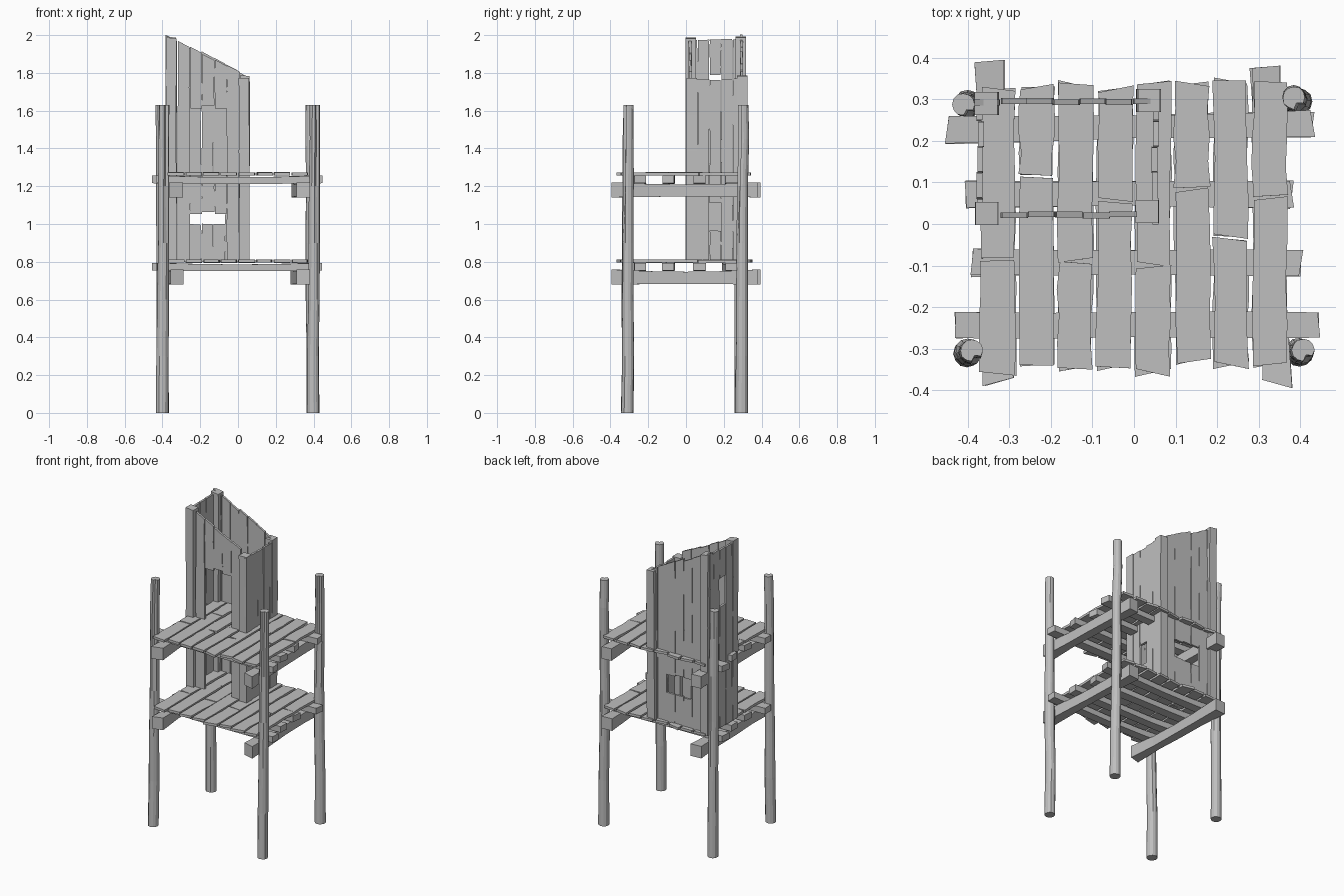
import bpy, bmesh, math, random
from mathutils import Vector as V

if "Cube" in bpy.data.objects:
    bpy.data.objects.remove(bpy.data.objects["Cube"])

random.seed(4)
wood = bpy.data.materials.new("weathered grey wood")
wood.diffuse_color = (0.52, 0.52, 0.52, 1)
wood.use_nodes = True
wood.node_tree.nodes["Principled BSDF"].inputs["Base Color"].default_value = wood.diffuse_color
X, Y, Z = V((1, 0, 0)), V((0, 1, 0)), V((0, 0, 1))


def j(a):
    return random.uniform(-a, a)


def loft(bm, rings):
    """Skin a closed tube through rings of points."""
    vs = [[bm.verts.new(p) for p in r] for r in rings]
    n = len(vs[0])
    for a, b in zip(vs, vs[1:]):
        for i in range(n):
            bm.faces.new((a[i], a[(i + 1) % n], b[(i + 1) % n], b[i]))
    bm.faces.new(vs[0][::-1])
    bm.faces.new(vs[-1])


def bar(bm, a, b, u, w, t, n=3, jit=0.003, skew=(0, 0), flare=0.0, sag=0.0):
    """Hand-hewn board from a to b: width w along u, thickness t across."""
    a, b = V(a), V(b)
    d = (b - a).normalized()
    v = d.cross(u).normalized()
    rings = []
    for i in range(n + 1):
        s = i / n
        e = (2 * s - 1) ** 2
        c = a.lerp(b, s) - Z * sag * (1 - e)
        k = 1 + flare * e
        l, r = -w * k / 2 + j(jit), w * k / 2 + j(jit)
        sk = skew[0] if i == 0 else skew[1] if i == n else 0
        h = t * k / 2
        rings.append([c + u * l - v * h - d * sk, c + u * r - v * h + d * sk,
                      c + u * r + v * h + d * sk, c + u * l + v * h - d * sk])
    loft(bm, rings)


def finish(bm, name):
    bmesh.ops.recalc_face_normals(bm, faces=bm.faces)
    me = bpy.data.meshes.new(name)
    bm.to_mesh(me)
    bm.free()
    me.materials.append(wood)
    ob = bpy.data.objects.new(name, me)
    bpy.context.collection.objects.link(ob)


# Four round tower posts, each with a split down one side
for name, x0, y0, x1, y1 in (("front_left_post", -.40, -.31, -.39, -.307),
                             ("front_right_post", .397, -.31, .405, -.305),
                             ("back_left_post", -.40, .29, -.408, .287),
                             ("back_right_post", .395, .292, .382, .305)):
    bm = bmesh.new()
    rings = []
    for k, z in enumerate((0, .3, .6, .9, 1.2, 1.45, 1.63)):
        s = z / 1.63
        cx, cy = x0 + (x1 - x0) * s + j(.003), y0 + (y1 - y0) * s + j(.003)
        r = .033 - .006 * s
        ring = []
        for i in range(12):
            q = r * (.55 if i == 10 and k > 3 else 1) + j(.0012)
            an = math.tau * i / 12
            ring.append(V((cx + q * math.cos(an), cy + q * math.sin(an), z)))
        rings.append(ring)
    loft(bm, rings)
    finish(bm, name)

# Two identical platforms
splits = (-.085, .115, -.09, .055, -.1, .085, -.033, .065)
backs = (.325, .33, .337, .325, .34, .338, .345, .342)
fronts = (-.36, -.34, -.348, -.345, -.358, -.33, -.34, -.338)
for level, top in (("lower", .812), ("upper", 1.274)):
    # Floor planks, each row in two lengths
    bm = bmesh.new()
    for i in range(8):
        x = -.328 + i * .0935
        zc = top - .009
        bar(bm, (x + j(.003), fronts[i], zc), (x, splits[i] - .003, zc + j(.002)),
            X, .082, .016, 4, .004, (j(.01), j(.006)))
        bar(bm, (x, splits[i] + .003, zc + j(.002)), (x + j(.003), backs[i], zc),
            X, .082, .016, 4, .004, (j(.006), j(.01)))
    finish(bm, level + "_floor_planks")
    # Cross joists
    bm = bmesh.new()
    for y, x0, x1 in ((-.243, -.43, .445), (-.093, -.39, .402),
                      (.072, -.405, .38), (.227, -.45, .43)):
        bar(bm, (x0, y, top - .038), (x1, y + .012 * (y > .1), top - .038), Y, .058, .036,
            4, .003, (j(.006), j(.006)), .12, .006)
    finish(bm, level + "_joists")
    # Main carrying beams
    bm = bmesh.new()
    zb = top - .093
    bar(bm, (-.327, -.38, zb), (-.346, .392, zb), X, .056, .064, 4, .004, (.01, .003), .25, .004)
    bar(bm, (.345, -.385, zb), (.316, .378, zb), X, .056, .064, 4, .004, (-.01, .003), .25, .004)
    finish(bm, level + "_carrying_beams")

BASE = .80


def roof_line(x):
    return 1.985 - .50 * (x + .36) if x > -.36 else 1.985


# Square corner posts of the hut
bm = bmesh.new()
for x, y, h in ((-.353, .025, 1.985), (.035, .03, 1.772),
                (-.355, .29, 1.99), (.033, .297, 1.785)):
    bar(bm, (x, y, BASE), (x + j(.004), y, h), X, .055, .055, 5, .003, (0, j(.004)))
finish(bm, "hut_corner_posts")


def wall(name, along, fixed, lo, hi, count, top, holes):
    """Upright planks; holes maps plank number to (bottom, top) openings."""
    bm = bmesh.new()
    w = (hi - lo) / count
    for i in range(count):
        c = lo + w * (i + .5)
        off = j(.003)
        z = BASE
        spans = []
        for h0, h1 in holes.get(i, ()):
            if h0 > z:
                spans.append((z, h0))
            z = h1
        spans.append((z, top(c) + j(.007)))
        for z0, z1 in spans:
            at = (lambda q: (c, fixed + off, q)) if along is X else (lambda q: (fixed + off, c, q))
            last = z1 == spans[-1][1]
            sk = -.25 * w if last and along is X else j(.002)
            bar(bm, at(z0), at(z1), along, w - .002, .014, 5, .0025, (0, sk))
    finish(bm, name)


# Hut walls with two arched doorways and three small windows
side = [(.70, 1.052), (1.272, 1.612)]
mid = [(.70, 1.064), (1.272, 1.628)]
wall("hut_front_wall", X, .022, -.385 + .065, .006, 5, roof_line, {1: side, 2: mid, 3: side})
wall("hut_back_wall", X, .295, -.385, .06, 7, lambda x: roof_line(x) + .005,
     {2: [(.998, 1.13)], 3: [(1.0, 1.13)], 4: [(1.0, 1.12)]})
wall("hut_left_wall", Y, -.37, .0, .31, 5, lambda y: 1.975, {2: [(1.60, 1.79)]})
wall("hut_right_wall", Y, .052, .0, .31, 5, lambda y: 1.768, {2: [(.965, 1.11)]})
